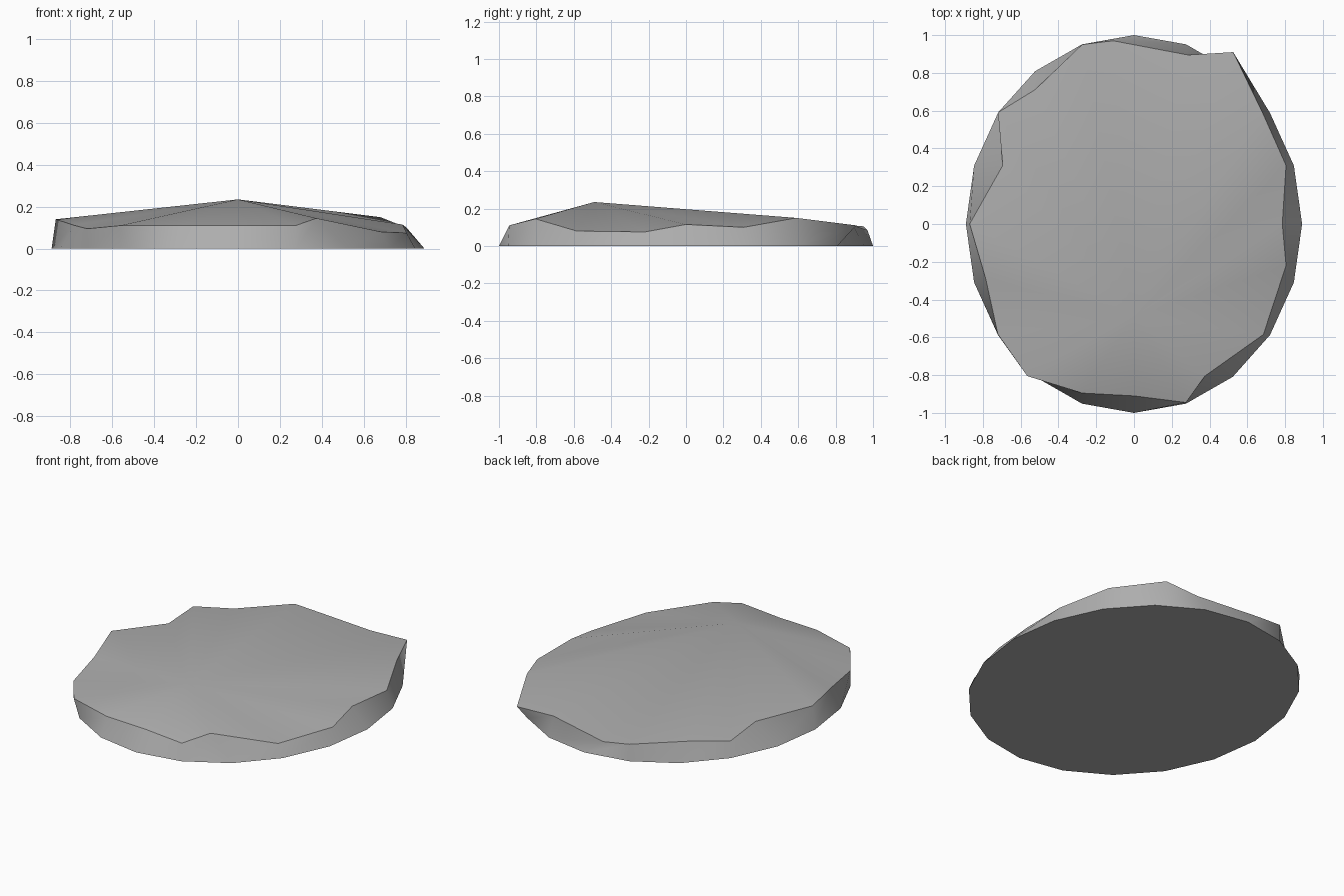
import bpy
import bmesh
from math import cos, sin, tau

if "Cube" in bpy.data.objects:
    bpy.data.objects.remove(bpy.data.objects["Cube"], do_unlink=True)


def make_material(name, color):
    material = bpy.data.materials.new(name)
    material.use_nodes = True
    material.diffuse_color = color
    material.node_tree.nodes["Principled BSDF"].inputs["Base Color"].default_value = color
    return material


# Chipped upper rim, counter-clockwise starting from +x
rim = [
    (.785, 0, .115), (.805, .31, .1), (.68, .59, .15), (.525, .91, .11),
    (.285, .895, .11), (-.11, .97, .085), (-.275, .95, .105), (-.525, .71, .1),
    (-.72, .59, .108), (-.695, .31, .115), (-.87, 0, .14), (-.785, -.29, .112),
    (-.72, -.585, .095), (-.565, -.805, .11), (-.275, -.895, .11), (0, -.91, .11),
    (.275, -.945, .11), (.375, -.805, .145), (.685, -.585, .08), (.805, -.22, .075),
]
peak = (0, -.49, .235)
sides = len(rim)

mesh = bmesh.new()

# Flat oval base
base_ring = []
for i in range(sides):
    angle = tau * i / sides
    base_ring.append(mesh.verts.new((.89 * cos(angle), sin(angle), 0)))
bottom = mesh.faces.new(list(reversed(base_ring)))

# Uneven wall and low off-centre crown
rim_ring = [mesh.verts.new(point) for point in rim]
crown = mesh.verts.new(peak)
for i in range(sides):
    j = (i + 1) % sides
    wall = mesh.faces.new((base_ring[i], base_ring[j], rim_ring[j], rim_ring[i]))
    slope = mesh.faces.new((rim_ring[i], rim_ring[j], crown))
    wall.smooth = slope.smooth = True

    # Crisp edges around the base and the rim
    for ring in (base_ring, rim_ring):
        mesh.edges.get((ring[i], ring[j])).smooth = False

stone_mesh = bpy.data.meshes.new("flat_stone")
mesh.to_mesh(stone_mesh)
mesh.free()
stone_mesh.materials.append(make_material("stone_grey", (.42, .42, .42, 1)))
stone = bpy.data.objects.new("flat_stone", stone_mesh)
bpy.context.collection.objects.link(stone)
